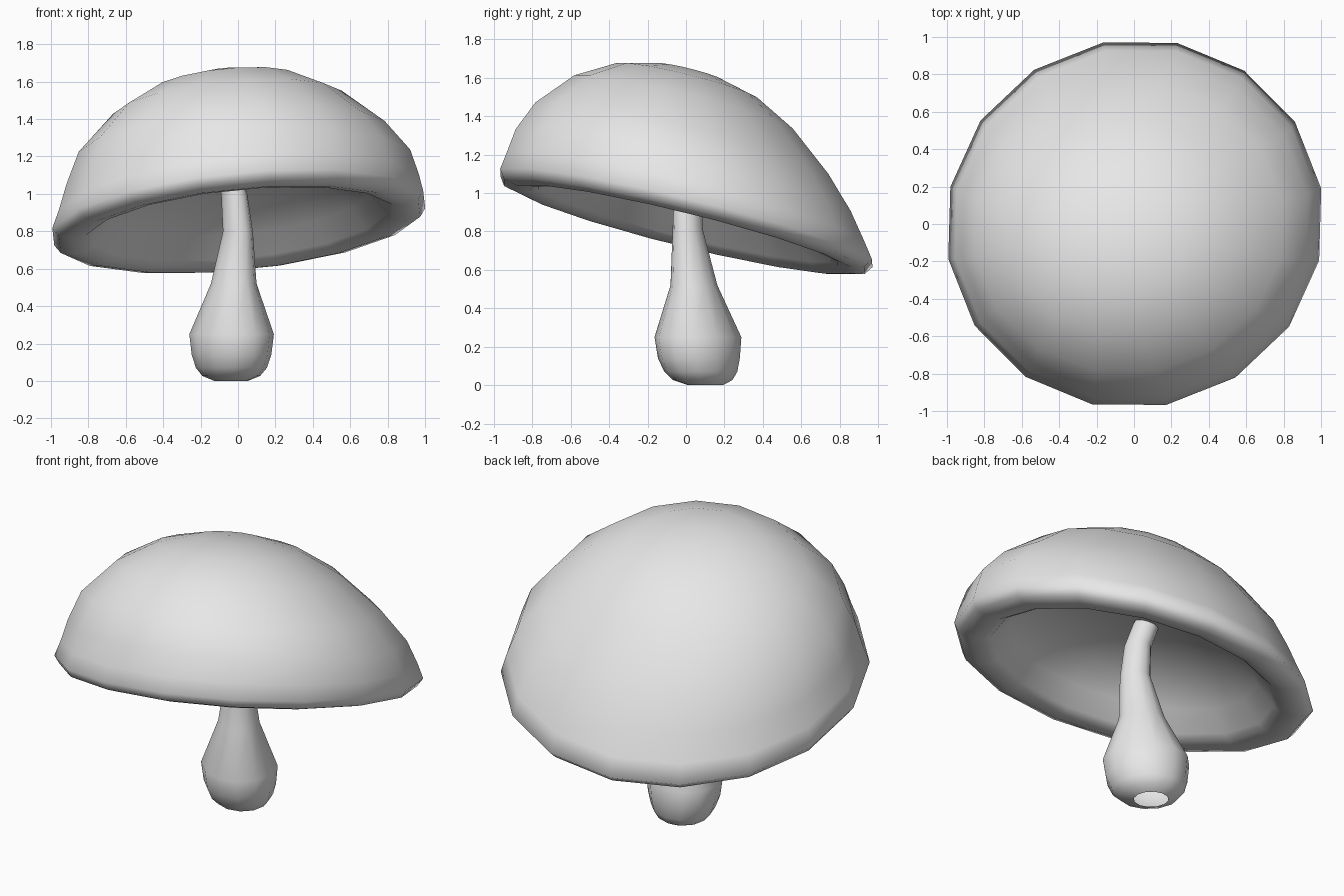
import bpy
import bmesh
import math
from mathutils import Vector, Matrix

cube = bpy.data.objects.get("Cube")
if cube:
    bpy.data.objects.remove(cube, do_unlink=True)

grey = bpy.data.materials.new("pale grey")
grey.use_nodes = True
colour = (0.8, 0.8, 0.8, 1)
grey.diffuse_color = colour
grey.node_tree.nodes["Principled BSDF"].inputs["Base Color"].default_value = colour


def loft(name, rings, sides, turn, matrix):
    """Skin a stack of (centre, x radius, y radius) rings; zero radius is a pole."""
    bm = bmesh.new()
    loops = []
    for centre, rx, ry in rings:
        loop = []
        for i in range(sides if rx else 1):
            a = turn + math.tau * i / sides
            offset = Vector((rx * math.cos(a), ry * math.sin(a), 0))
            loop.append(bm.verts.new(matrix @ (Vector(centre) + offset)))
        loops.append(loop)
    for low, high in zip(loops, loops[1:]):
        for i in range(sides):
            j = (i + 1) % sides
            if len(low) == 1:
                bm.faces.new((low[0], high[j], high[i]))
            elif len(high) == 1:
                bm.faces.new((low[i], low[j], high[0]))
            else:
                bm.faces.new((low[i], low[j], high[j], high[i]))
    for face in bm.faces:
        face.smooth = True
    mesh = bpy.data.meshes.new(name)
    bm.to_mesh(mesh)
    bm.free()
    mesh.materials.append(grey)
    obj = bpy.data.objects.new(name, mesh)
    bpy.context.collection.objects.link(obj)


# Cap: shallow hollow, broad rounded lip, tall crown, as (radius, height)
inner = [(0, 0.28), (0.28, 0.255), (0.52, 0.18), (0.7, 0.07), (0.8, -0.035)]
lip = [(0.84, -0.06), (0.91, -0.072), (0.985, -0.055), (1.016, -0.01)]
crown = [(0.975, 0.08), (0.915, 0.21), (0.8, 0.374), (0.597, 0.564),
         (0.385, 0.682), (0.18, 0.735), (0, 0.748)]


def cap_ring(radius, height):
    """Crown drifts toward the front and widens sideways as it rises."""
    h = max(height, 0)
    s = math.sin(h / 0.77 * math.pi / 2)
    wide = 1 + 0.05 * min(1, s * 1.4)
    side = 0.025 * math.sin(math.pi * min(1, h / 0.4))
    return (side, -0.17 * s, height), radius * wide, radius


axis = Vector((-0.1, 0.247, 1)).normalized()
tilt = Vector((0, 0, 1)).rotation_difference(axis).to_matrix().to_4x4()
cap_matrix = Matrix.Translation((0.003, 0.004, 0.88)) @ tilt
loft("cap", [cap_ring(r, h) for r, h in inner + lip + crown],
     16, math.radians(10.3), cap_matrix)

# Stem: slightly skewed bulb narrowing to a bent stalk, open underneath
stem_rings = [
    ((-0.03, 0.10, 0.0), 0.09),
    ((-0.03, 0.085, 0.027), 0.155),
    ((-0.03, 0.075, 0.07), 0.19),
    ((-0.03, 0.065, 0.14), 0.213),
    ((-0.03, 0.06, 0.25), 0.226),
    ((-0.02, 0.04, 0.52), 0.122),
    ((0.0, 0.01, 0.8), 0.08),
    ((-0.02, 0.005, 1.0), 0.07),
    ((-0.065, 0.02, 1.15), 0.068),
    ((-0.09, 0.03, 1.23), 0.065),
    ((-0.09, 0.03, 1.24), 0),
]
skew = Matrix(((1, -0.07, 0, 0), (-0.07, 1, 0, 0), (0, 0, 1, 0), (0, 0, 0, 1)))
loft("stem", [(c, r, r) for c, r in stem_rings], 12, 0, skew)
